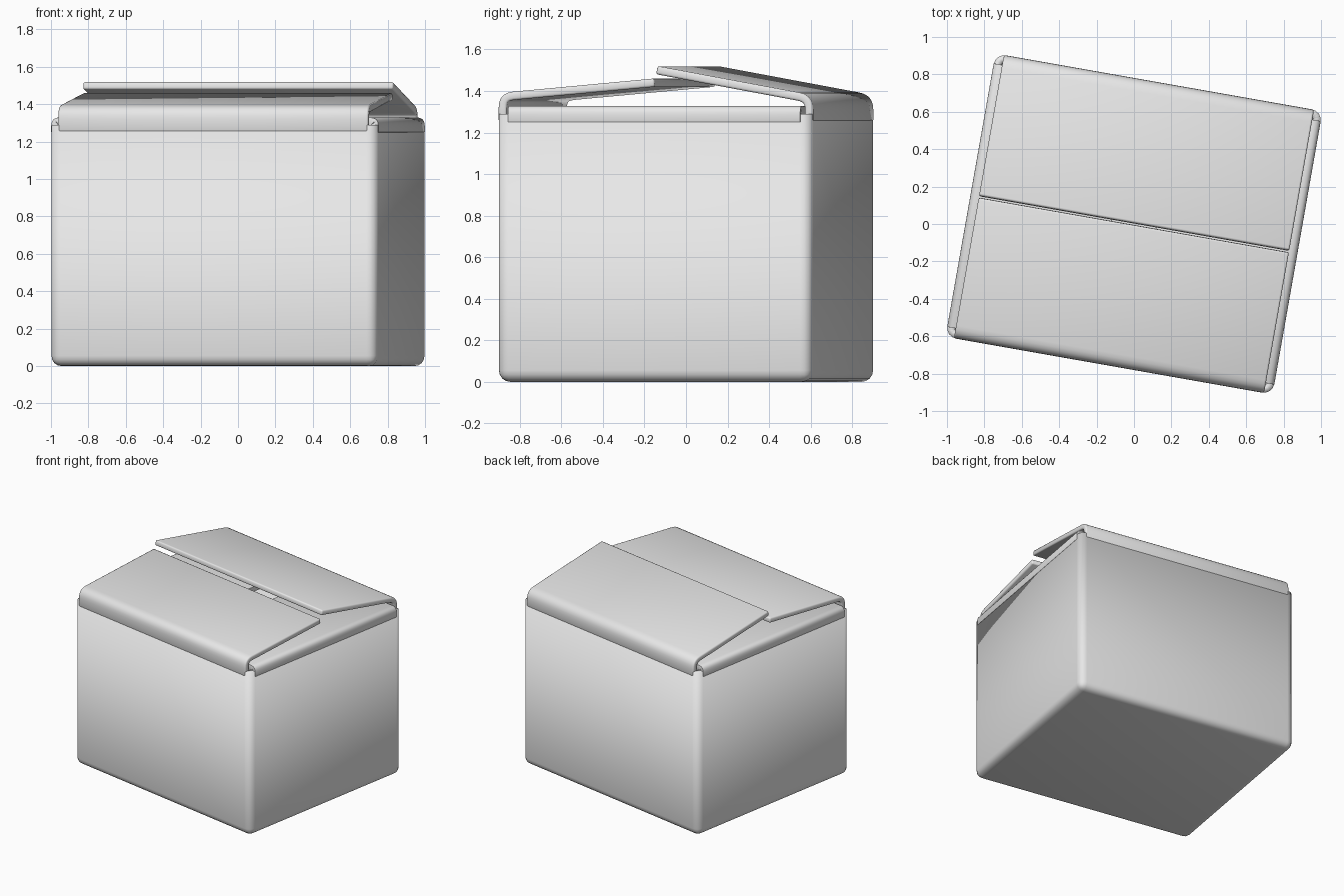
import bpy
import bmesh
import math
from mathutils import Matrix, Vector

if "Cube" in bpy.data.objects:
    bpy.data.objects.remove(bpy.data.objects["Cube"], do_unlink=True)

HALF_X, HALF_Y, RIM = 0.887, 0.768, 1.29
TURN = math.radians(-10)

grey = bpy.data.materials.new("plain light grey")
grey.use_nodes = True
grey.diffuse_color = (0.8, 0.8, 0.8, 1)
grey.node_tree.nodes["Principled BSDF"].inputs["Base Color"].default_value = (0.8, 0.8, 0.8, 1)


def finish(name, bm, thickness, edge=0.0):
    """Turn a single-sided sheet into a thick, smooth-shaded board."""
    mesh = bpy.data.meshes.new(name)
    bm.to_mesh(mesh)
    bm.free()
    mesh.materials.append(grey)
    obj = bpy.data.objects.new(name, mesh)
    bpy.context.collection.objects.link(obj)
    obj.rotation_euler.z = TURN
    board = obj.modifiers.new("board", 'SOLIDIFY')
    board.thickness = thickness
    board.offset = -1
    if edge:
        soft = obj.modifiers.new("soft edges", 'BEVEL')
        soft.width = edge
        soft.segments = 2
        soft.limit_method = 'ANGLE'
        soft.angle_limit = math.radians(60)
    bpy.ops.object.select_all(action='DESELECT')
    obj.select_set(True)
    bpy.context.view_layer.objects.active = obj
    bpy.ops.object.shade_smooth_by_angle(angle=math.radians(40))


def flap(name, facing, wall, half_width, fold_z, tip, tip_z, radius):
    """A strip that rises from a wall, bends over and reaches inwards."""
    corner = Vector((-wall, fold_z))
    end = Vector((-tip, tip_z))
    start = corner - Vector((0, radius))
    over = corner + (end - corner).normalized() * radius
    path = [Vector((-wall, RIM - 0.04))]
    for i in range(7):
        t = i / 6
        path.append(start * (1 - t) ** 2 + corner * 2 * t * (1 - t) + over * t * t)
    path.append(end)
    bm = bmesh.new()
    rows = [[bm.verts.new((x, p.x, p.y)) for x in (-half_width, half_width)] for p in path]
    for (a, b), (d, c) in zip(rows, rows[1:]):
        bm.faces.new((a, b, c, d))
    bm.transform(Matrix.Rotation(math.radians(facing), 4, 'Z'))
    finish(name, bm, 0.04, 0.01)


# Box body: rounded walls and floor, open at the top
bm = bmesh.new()
bmesh.ops.create_cube(bm, size=1)
bm.transform(Matrix.Translation((0, 0, RIM / 2)) @ Matrix.Diagonal((HALF_X * 2, HALF_Y * 2, RIM, 1)))
rounded = [e for e in bm.edges if min(v.co.z for v in e.verts) < RIM / 2]
bmesh.ops.bevel(bm, geom=rounded, offset=0.055, segments=4, profile=0.5, affect='EDGES')
bm.normal_update()
lid = [f for f in bm.faces if f.normal.z > 0.9]
bmesh.ops.delete(bm, geom=lid, context='FACES')
finish("box_body", bm, 0.04)

# Large flaps, slightly raised, meeting at the middle
flap("front_flap", 0, HALF_Y + 0.001, 0.842, 1.39, 0.008, 1.46, 0.07)
flap("back_flap", 180, HALF_Y + 0.001, 0.842, 1.38, 0.008, 1.52, 0.07)

# Small flaps folded in beneath them
for name, facing in (("left_flap", 90), ("right_flap", -90)):
    flap(name, facing, HALF_X + 0.001, 0.715, 1.33, 0.12, 1.3, 0.045)
